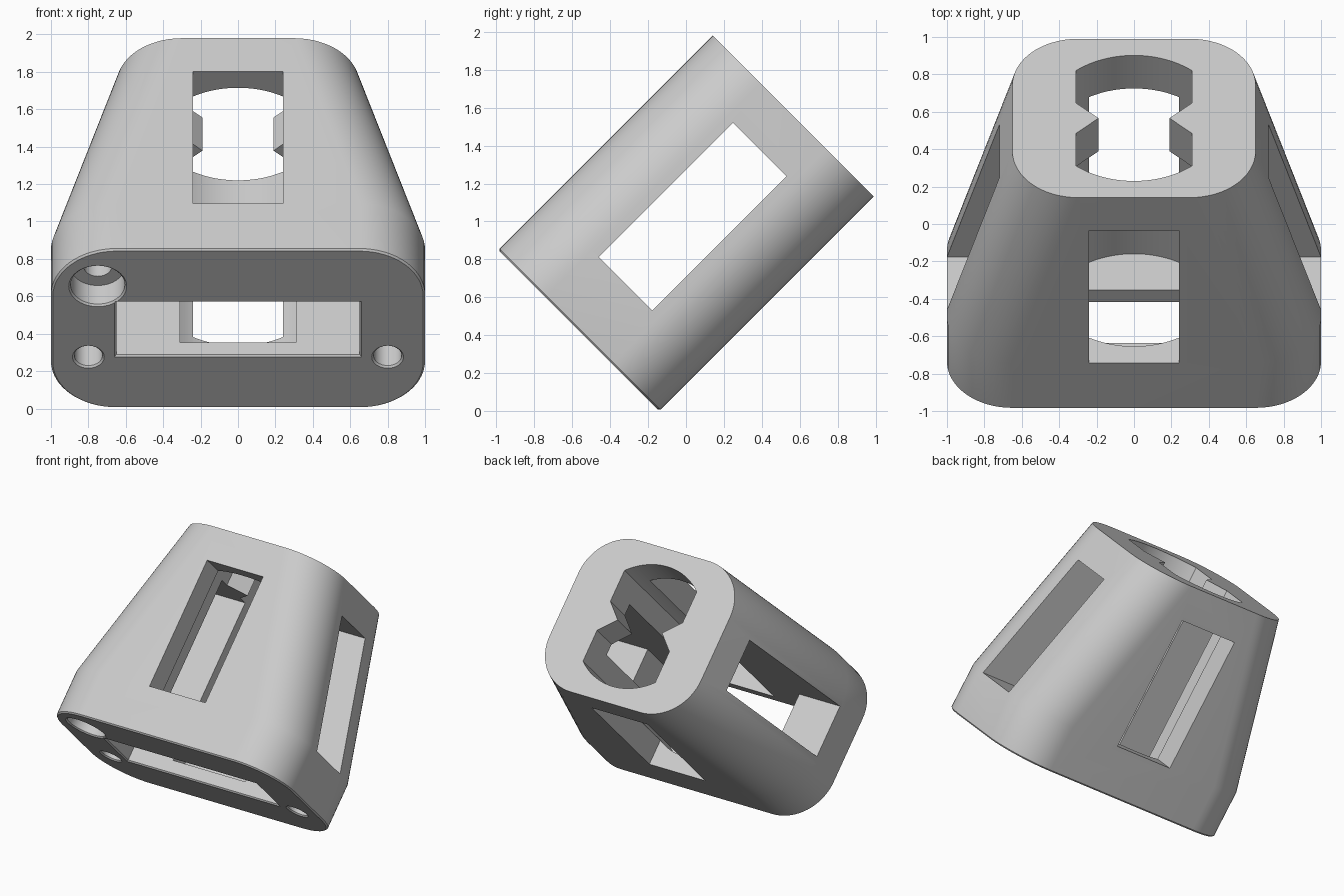
import bpy, bmesh
from math import pi, cos, sin, acos, radians
from mathutils import Matrix

if "Cube" in bpy.data.objects:
    bpy.data.objects.remove(bpy.data.objects["Cube"], do_unlink=True)

HEIGHT, DEPTH, STEP, LIP = 1.6, 1.2, 0.35, 0.01


def arc(radius, start, end, steps, cx=0, cy=0):
    return [(cx + radius * cos(start + (end - start) * i / steps),
             cy + radius * sin(start + (end - start) * i / steps)) for i in range(steps + 1)]


def rounded(hx, hy, r):
    corners = [(1, 1), (-1, 1), (-1, -1), (1, -1)]
    pts = []
    for i, (sx, sy) in enumerate(corners):
        pts += arc(r, i * pi / 2, (i + 1) * pi / 2, 16, sx * (hx - r), sy * (hy - r))
    return pts


def rect(hx, hy):
    return [(hx, hy), (-hx, hy), (-hx, -hy), (hx, -hy)]


def circle(r, cx, cy):
    return arc(r, 0, 2 * pi, 48, cx, cy)[:-1]


def loft(name, sections):
    """Skin a closed solid through (height, outline) sections."""
    bm = bmesh.new()
    rings = [[bm.verts.new((x, y, h)) for x, y in pts] for h, pts in sections]
    for a, b in zip(rings, rings[1:]):
        for i in range(len(a)):
            j = (i + 1) % len(a)
            bm.faces.new((a[i], a[j], b[j], b[i]))
    bm.faces.new(rings[0][::-1])
    bm.faces.new(rings[-1])
    bmesh.ops.recalc_face_normals(bm, faces=bm.faces)
    mesh = bpy.data.meshes.new(name)
    bm.to_mesh(mesh)
    bm.free()
    obj = bpy.data.objects.new(name, mesh)
    bpy.context.collection.objects.link(obj)
    return obj


def round_hole(name, x, y, steps):
    """Stepped round hole with a chamfered mouth; steps are (radius, depth)."""
    r = steps[0][0]
    sections = [(-LIP, circle(r + 2 * LIP, x, y)), (LIP, circle(r, x, y))]
    for i, (radius, depth) in enumerate(steps):
        if i:
            sections.append((steps[i - 1][1], circle(radius, x, y)))
        sections.append((depth, circle(radius, x, y)))
    return loft(name, sections)


# Tapered housing with a straight foot and a thin bottom chamfer
hy = DEPTH / 2
housing = loft("housing", [
    (0, rounded(1 - LIP, hy - LIP, 0.35 - LIP)),
    (LIP, rounded(1, hy, 0.35)),
    (STEP, rounded(1, hy, 0.35)),
    (HEIGHT, rounded(0.65, hy, 0.35)),
])

# Keyed opening through the top: clipped circle with a ridge on each side
R, KX = 0.475, 0.31
phi = acos(KX / R)
half = arc(R, phi, pi - phi, 24) + [(-KX, 0.115), (-0.19, 0), (-KX, -0.115)]
key = half + [(-x, -y) for x, y in half]

cutters = [
    loft("top_opening", [(0.1, key), (HEIGHT + 0.1, key)]),
    loft("base_pocket", [(-LIP, rect(0.65 + 2 * LIP, 0.2 + 2 * LIP)),
                         (LIP, rect(0.65, 0.2)), (0.5, rect(0.65, 0.2))]),
    loft("side_slot", [(STEP, rect(1.2, 0.2)), (1.35, rect(1.2, 0.2))]),
    loft("front_slot", [(STEP, rect(0.24, 0.8)), (1.35, rect(0.24, 0.8))]),
    round_hole("stepped_hole", -0.75, -0.325, [(0.145, 0.15), (0.075, 0.34)]),
]
for side in (-1, 1):
    cutters.append(round_hole("screw_hole", side * 0.8, 0.21, [(0.075, 0.25)]))

# Cut every opening, then discard the cutters
bpy.context.view_layer.objects.active = housing
for cutter in cutters:
    cutter.hide_render = True
    mod = housing.modifiers.new("cut", "BOOLEAN")
    mod.operation = "DIFFERENCE"
    mod.solver = "EXACT"
    mod.object = cutter
    bpy.ops.object.modifier_apply(modifier=mod.name)
    bpy.data.objects.remove(cutter, do_unlink=True)

# Lean the housing back so it rests on the rear edge of its foot
lean = Matrix.Rotation(radians(-45), 4, "X")
drop = Matrix.Translation((0, 0, (HEIGHT + DEPTH) / 2 * cos(pi / 4)))
housing.data.transform(drop @ lean @ Matrix.Translation((0, 0, -HEIGHT / 2)))

# Single grey plastic
grey = bpy.data.materials.new("light_grey")
grey.use_nodes = True
color = (0.6, 0.6, 0.6, 1)
grey.diffuse_color = color
grey.node_tree.nodes["Principled BSDF"].inputs["Base Color"].default_value = color
housing.data.materials.clear()
housing.data.materials.append(grey)

bpy.ops.object.select_all(action="DESELECT")
housing.select_set(True)
bpy.ops.object.shade_smooth_by_angle(angle=radians(30))
